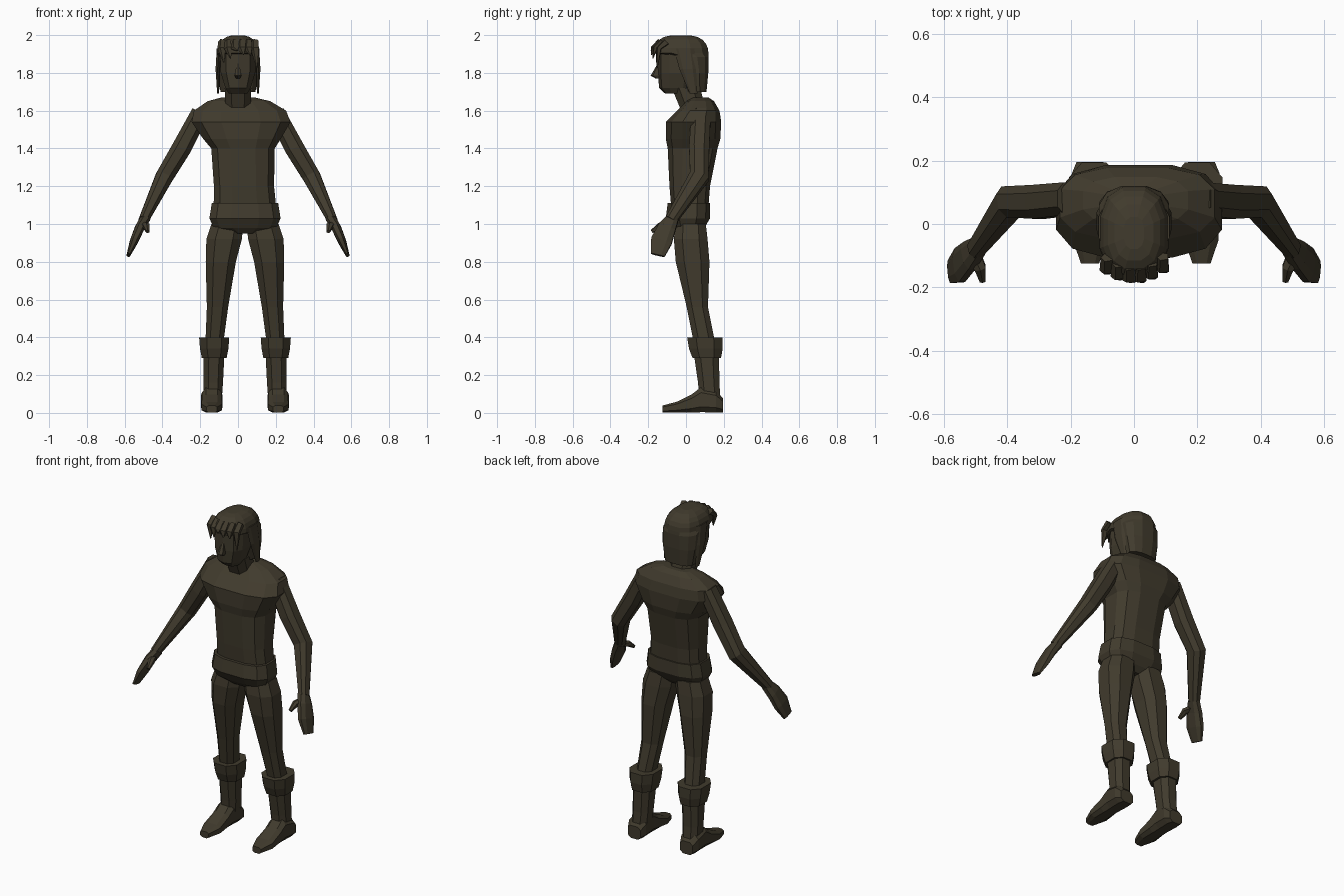
import bpy, bmesh, math
from mathutils import Vector

old = bpy.data.objects.get("Cube")
if old:
    bpy.data.objects.remove(old, do_unlink=True)

olive = bpy.data.materials.new("dark olive")
olive.use_nodes = True
olive.diffuse_color = (.052, .043, .026, 1)
shader = olive.node_tree.nodes["Principled BSDF"]
shader.inputs["Base Color"].default_value = olive.diffuse_color

HIP_X = .037  # the hips stand slightly to one side
RIGHT, BACK, UP = Vector((1, 0, 0)), Vector((0, 1, 0)), Vector((0, 0, 1))


def squared(value, power):
    """Push a sine or cosine outward so a round ring becomes boxier."""
    return math.copysign(abs(value) ** power, value)


def mirror_copy(bm, plane_x):
    """Duplicate everything across the plane x = plane_x."""
    copy = bmesh.ops.duplicate(bm, geom=bm.verts[:] + bm.edges[:] + bm.faces[:])
    for element in copy["geom"]:
        if isinstance(element, bmesh.types.BMVert):
            element.co.x = 2 * plane_x - element.co.x


def loft(name, sections, sides=8, across=RIGHT, axis=None, power=.8, mirror_x=None):
    """Skin rings (x, y, z, half width, half depth) along an axis or their own path."""
    bm = bmesh.new()
    centres = [Vector(section[:3]) for section in sections]
    last = len(centres) - 1
    rings = []
    for i, (centre, section) in enumerate(zip(centres, sections)):
        along = axis or (centres[min(i + 1, last)] - centres[max(i - 1, 0)]).normalized()
        width_dir = (across - along * across.dot(along)).normalized()
        depth_dir = along.cross(width_dir)
        half_width, half_depth = section[3:]
        ring = []
        for k in range(sides):
            angle = math.tau * (k + .5) / sides
            offset = width_dir * half_width * squared(math.cos(angle), power)
            offset += depth_dir * half_depth * squared(math.sin(angle), power)
            ring.append(bm.verts.new(centre + offset))
        rings.append(ring)
    for lower, upper in zip(rings, rings[1:]):
        for k in range(sides):
            n = (k + 1) % sides
            bm.faces.new((lower[k], lower[n], upper[n], upper[k]))
    bm.faces.new(rings[0])
    bm.faces.new(rings[-1])
    if mirror_x is not None:
        mirror_copy(bm, mirror_x)
    bmesh.ops.recalc_face_normals(bm, faces=bm.faces[:])
    mesh = bpy.data.meshes.new(name)
    bm.to_mesh(mesh)
    bm.free()
    mesh.materials.append(olive)
    part = bpy.data.objects.new(name, mesh)
    bpy.context.collection.objects.link(part)


def stack(name, levels, lean=(0, 0), **options):
    """Level rings (z, half width, front y, back y); lean is the x of first and last."""
    rows = []
    for i, (z, half_width, front, back) in enumerate(levels):
        x = lean[0] + (lean[1] - lean[0]) * i / (len(levels) - 1)
        rows.append((x, (front + back) / 2, z, half_width, (back - front) / 2))
    loft(name, rows, axis=UP, **options)


# Tunic with short capped shoulders, and the band around the hips
stack("tunic", [
    (1.08, .17, -.08, .12), (1.2, .163, -.09, .13), (1.4, .172, -.1, .17),
    (1.45, .21, -.11, .185), (1.54, .268, -.11, .19), (1.6, .25, -.05, .18),
    (1.65, .17, 0, .15), (1.67, .09, .03, .12)],
    lean=(HIP_X, 0), sides=12, power=.7)
stack("hip_band", [
    (.95, .08, -.05, .07), (.98, .17, -.08, .1),
    (1.03, .193, -.11, .13), (1.11, .18, -.1, .13)],
    lean=(HIP_X, HIP_X), sides=12, power=.7)

# Legs, boots and folded cuffs
stack("legs", [
    (.36, .05, .04, .16), (.56, .06, 0, .12), (.8, .085, -.06, .13),
    (.92, .1, -.07, .12), (1, .09, -.06, .11)],
    lean=(.2, .13), mirror_x=HIP_X)
stack("boot_shafts", [(.03, .05, .07, .19), (.16, .055, .06, .18), (.36, .06, .03, .18)],
      lean=(.21, .2), mirror_x=HIP_X)
stack("boot_cuffs", [(.29, .07, .03, .19), (.34, .08, .01, .2), (.4, .085, 0, .2)],
      lean=(.2, .2), mirror_x=HIP_X)

# Feet rest on the ground, so each ring sits at its own half height
foot = [(.195, .045, .04), (.16, .06, .06), (.08, .055, .07),
        (.03, .055, .05), (-.05, .057, .03), (-.125, .03, .02)]
loft("feet", [(.213, y, height, width, height) for y, width, height in foot],
     axis=-BACK, power=.65, mirror_x=HIP_X)

# Arms, hands and thumbs
loft("arms", [
    (.2, .08, 1.59, .055, .05), (.3, .07, 1.4, .057, .055),
    (.39, .07, 1.25, .055, .05), (.5, -.08, 1.02, .033, .028)],
    across=BACK, mirror_x=0)
loft("hands", [
    (.49, -.07, 1.03, .034, .028), (.52, -.1, .98, .05, .027),
    (.55, -.13, .91, .06, .023), (.58, -.15, .835, .04, .01)],
    across=BACK, mirror_x=0)
loft("thumbs", [(.51, -.09, 1, .026, .018), (.485, -.14, .99, .02, .017),
                (.478, -.18, .96, .01, .01)], sides=6, mirror_x=0)

# Neck, face and nose
stack("neck", [(1.6, .07, -.03, .11), (1.72, .075, -.08, .08)])
stack("face", [
    (1.69, .05, -.11, 0), (1.72, .07, -.142, .04),
    (1.8, .095, -.15, .06), (1.92, .1, -.15, .06)], sides=10)
stack("nose", [(1.77, .012, -.16, -.13), (1.785, .02, -.187, -.13), (1.85, .008, -.15, -.13)],
      sides=6)

# Hair hangs at the back and closes over the top as a rounded dome
hair = [(1.7, .095, 0, .11), (1.8, .112, -.03, .12), (1.885, .114, -.07, .123)]
for step in range(6):
    angle = math.radians(16 * step)
    reach = math.cos(angle)
    hair.append((1.905 + .095 * math.sin(angle), .112 * reach ** .7,
                 -.03 - .145 * reach ** .6, -.03 + .153 * reach ** .6))
stack("hair", hair, sides=12)
loft("side_locks", [(.1, -.01, 1.93, .014, .055), (.108, .01, 1.82, .012, .045),
                    (.105, .04, 1.69, .006, .02)],
     sides=6, axis=UP, mirror_x=0)

# Pointed fringe tufts, longest at the temples
for i in range(6):
    x = -.085 + .035 * i
    y = -.165 + 4 * x * x
    tip = 1.92 - 9 * x * x - .02 * (i % 2)
    loft(f"fringe_tuft_{i + 1}", [
        (x, y + .03, 1.965, .02, .02), (x, y - .01, 1.93, .024, .014),
        (x + .01, y - .02, tip, .003, .003)], sides=5)
